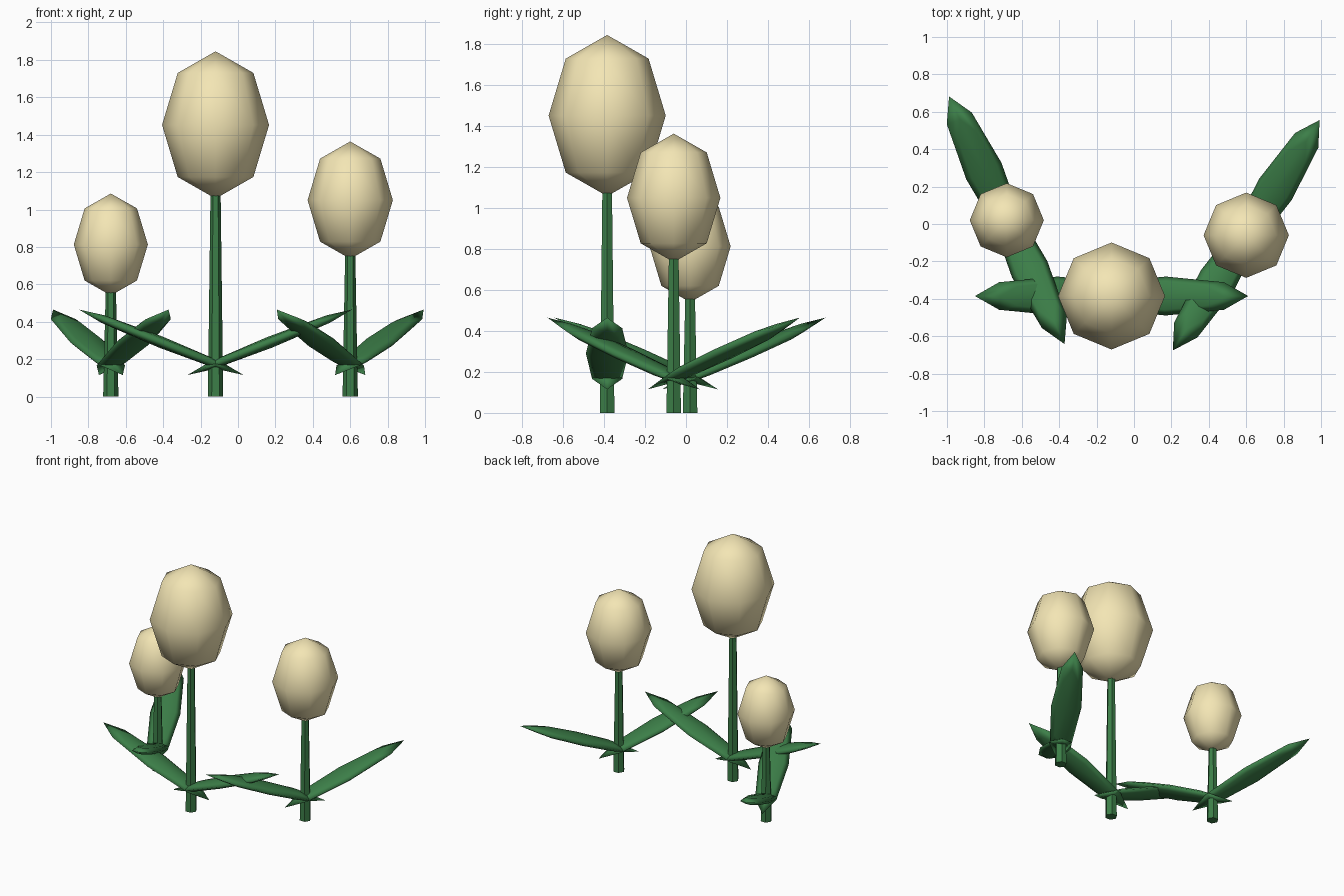
import bpy, bmesh
from math import radians, pi, atan2
from mathutils import Matrix

if "Cube" in bpy.data.objects:
    bpy.data.objects.remove(bpy.data.objects["Cube"])


def material(name, color):
    m = bpy.data.materials.new(name)
    m.diffuse_color = color
    m.use_nodes = True
    m.node_tree.nodes["Principled BSDF"].inputs["Base Color"].default_value = m.diffuse_color
    return m


green = material("leaf_green", (0.045, 0.21, 0.065, 1))
cream = material("cream", (0.90, 0.79, 0.46, 1))


def finish(name, bm, mat, smooth):
    bmesh.ops.recalc_face_normals(bm, faces=bm.faces)
    for f in bm.faces:
        f.smooth = smooth
    me = bpy.data.meshes.new(name)
    bm.to_mesh(me)
    bm.free()
    me.materials.append(mat)
    ob = bpy.data.objects.new(name, me)
    bpy.context.collection.objects.link(ob)
    return ob


def ellipsoid(name, radii, matrix, mat):
    bm = bmesh.new()
    bmesh.ops.create_uvsphere(bm, u_segments=8, v_segments=4, radius=1,
                              matrix=matrix @ Matrix.Diagonal((*radii, 1)))
    return finish(name, bm, mat, True)


def stem(name, x, y, height):
    # tapered six-sided stalk
    bm = bmesh.new()
    bmesh.ops.create_cone(bm, cap_ends=True, segments=6, radius1=0.041,
                          radius2=0.027, depth=height,
                          matrix=Matrix.Translation((x, y, height / 2))
                          @ Matrix.Rotation(pi / 2, 4, 'Z'))
    return finish(name, bm, green, False)


def flower(tag, x, y, z, r, leaf_angle):
    rz = r * 1.376
    stem(tag + "_stem", x, y, z - rz + 0.04)
    ellipsoid(tag + "_bloom", (r, r, rz), Matrix.Translation((x, y, z)), cream)
    # two opposite leaves rising outward, tails crossing at the stem
    for i in range(2):
        m = (Matrix.Translation((x, y, 0))
             @ Matrix.Rotation(leaf_angle + i * pi, 4, 'Z')
             @ Matrix.Translation((0.29, 0, 0.29))
             @ Matrix.Rotation(-atan2(0.175, 0.44), 4, 'Y'))
        ellipsoid(f"{tag}_leaf_{i + 1}", (0.474, 0.104, 0.031), m, green)


flower("small", -0.68, 0.02, 0.813, 0.198, radians(115))
flower("tall", -0.12, -0.385, 1.452, 0.286, 0)
flower("medium", 0.60, -0.06, 1.05, 0.228, radians(57.5))
